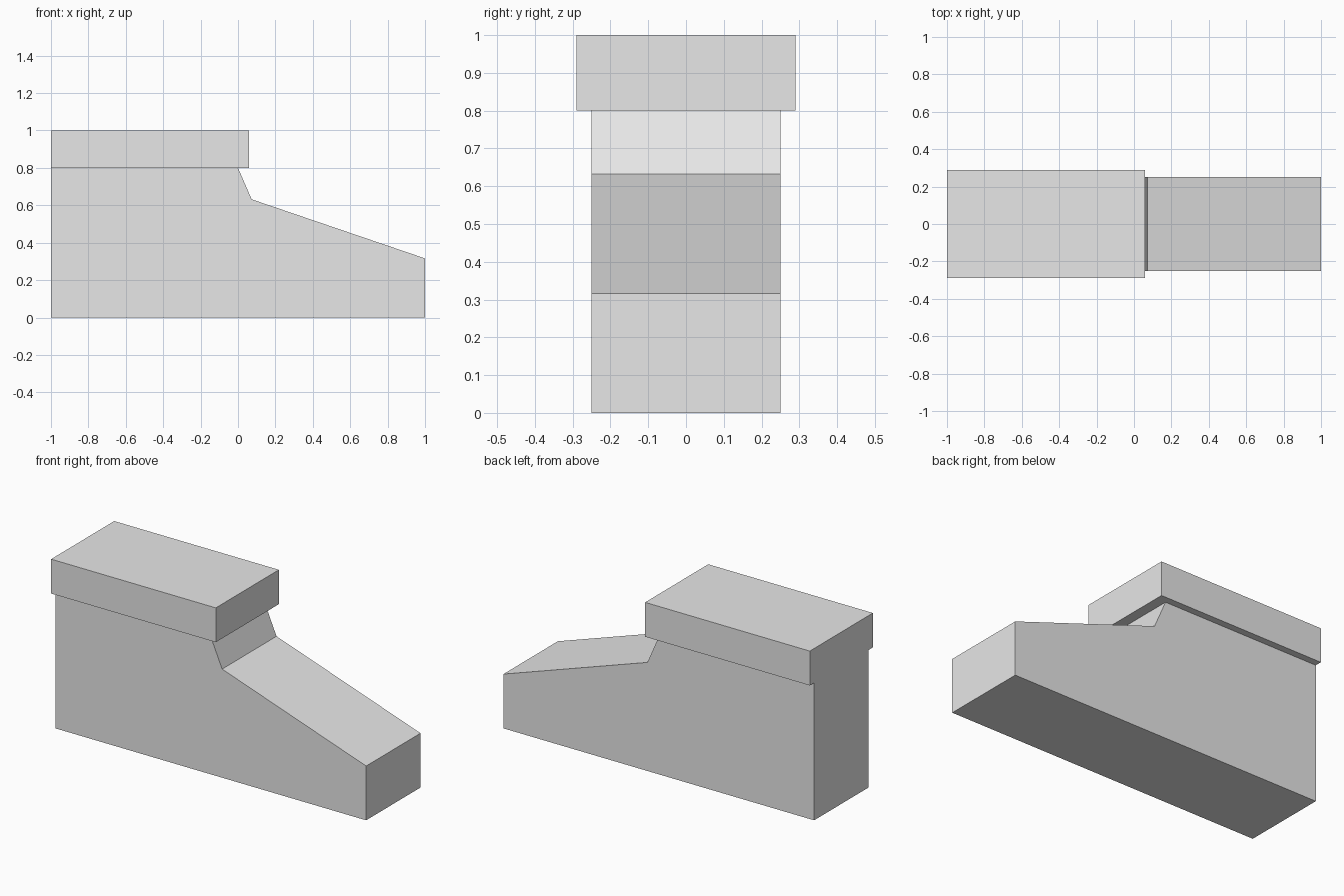
import bpy
import bmesh

cube = bpy.data.objects.get("Cube")
if cube:
    bpy.data.objects.remove(cube, do_unlink=True)

# Single light grey finish
grey = bpy.data.materials.new("light_grey")
grey.use_nodes = True
colour = (0.8, 0.8, 0.8, 1)
grey.diffuse_color = colour
grey.node_tree.nodes["Principled BSDF"].inputs["Base Color"].default_value = colour


def extrude_profile(name, profile, half_width):
    """Extrude an x-z outline symmetrically along y."""
    bm = bmesh.new()
    face = bm.faces.new([bm.verts.new((x, -half_width, z)) for x, z in profile])
    result = bmesh.ops.extrude_face_region(bm, geom=[face])
    verts = [g for g in result["geom"] if isinstance(g, bmesh.types.BMVert)]
    bmesh.ops.translate(bm, verts=verts, vec=(0, 2 * half_width, 0))
    bmesh.ops.recalc_face_normals(bm, faces=bm.faces)
    mesh = bpy.data.meshes.new(name)
    bm.to_mesh(mesh)
    bm.free()
    mesh.materials.append(grey)
    obj = bpy.data.objects.new(name, mesh)
    bpy.context.collection.objects.link(obj)
    return obj


# Body: tall block with a steep step and a long sloping toe
extrude_profile("sloped_body", [(-1, 0), (1, 0), (1, 0.316), (0.073, 0.632),
                                (0, 0.8), (-1, 0.8)], 0.25)

# Cap: slab overhanging the sides and the step, flush at the heel
extrude_profile("top_cap", [(-1, 0.8), (0.06, 0.8), (0.06, 1), (-1, 1)], 0.29)
